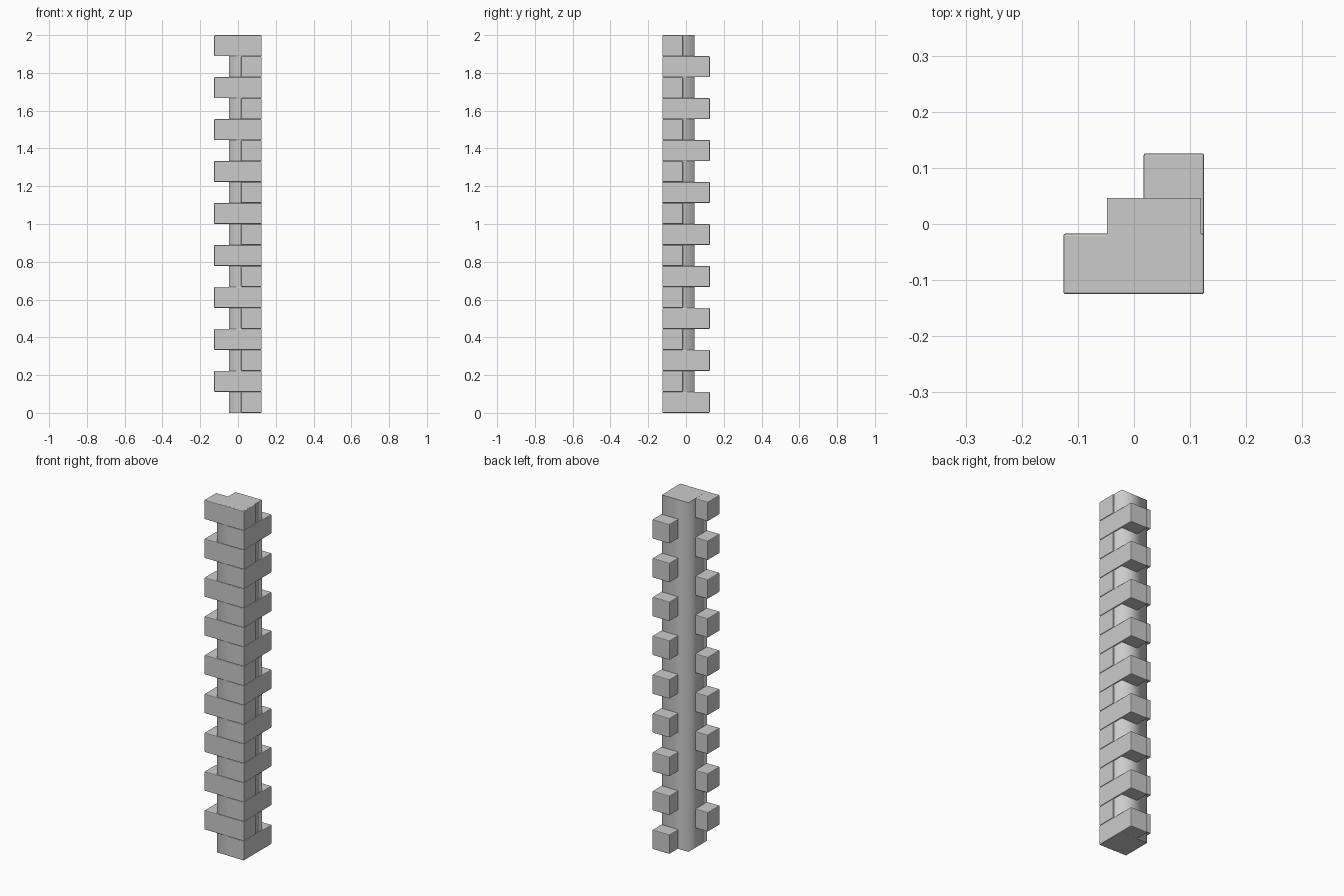
import bpy

if "Cube" in bpy.data.objects:
    bpy.data.objects.remove(bpy.data.objects["Cube"])

COUNT = 18
H = 2.0 / COUNT


def box(name, x0, x1, y0, y1, z0, z1):
    bpy.ops.mesh.primitive_cube_add(
        size=1, location=((x0 + x1) / 2, (y0 + y1) / 2, (z0 + z1) / 2))
    ob = bpy.context.object
    ob.name = name
    ob.scale = (x1 - x0, y1 - y0, z1 - z0)
    bpy.ops.object.transform_apply(location=False, rotation=False, scale=True)
    return ob


# Square core post: sides shaded smoothly around, caps kept crisp
core = box("corner_core", -0.048, 0.119, -0.12, 0.046, 0, 2)
for p in core.data.polygons:
    p.use_smooth = abs(p.normal.z) < 0.5
for e in core.data.edges:
    a, b = (core.data.vertices[i].co for i in e.vertices)
    e.use_edge_sharp = abs(a.z - b.z) < 0.01

# Corner stones alternating between running back and running left
for i in range(COUNT):
    z0, z1 = i * H + 0.0003, (i + 1) * H - 0.0003
    if i % 2 == 0:
        stone = box(f"side_stone_{i + 1}", 0.017, 0.125, -0.125, 0.126, z0, z1)
    else:
        stone = box(f"front_stone_{i + 1}", -0.126, 0.125, -0.125, -0.017, z0, z1)
    bevel = stone.modifiers.new("worn_edges", "BEVEL")
    bevel.width = 0.004
    bevel.segments = 2
